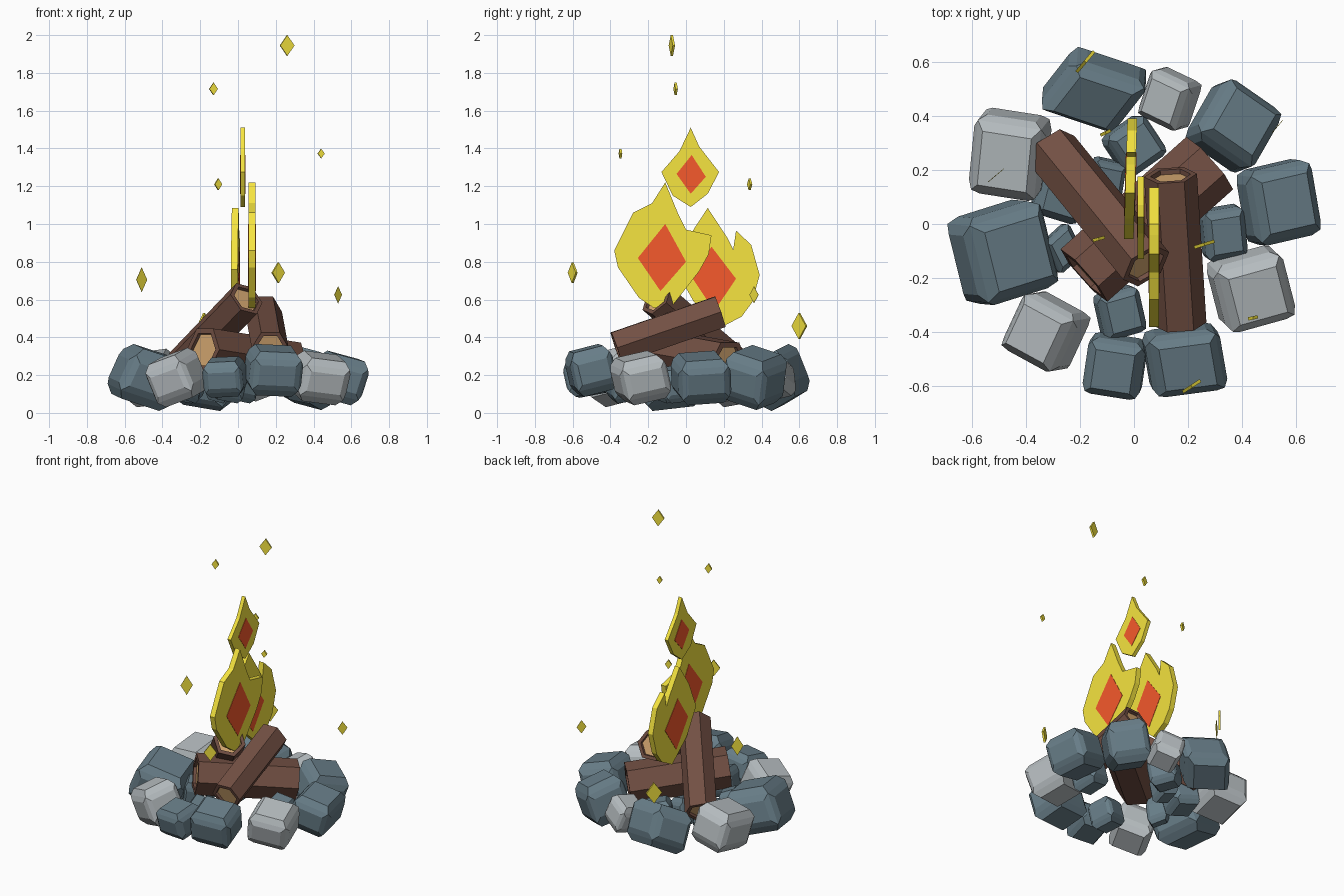
import bpy, bmesh
from math import radians, cos, sin
from mathutils import Vector, Matrix, Euler

if "Cube" in bpy.data.objects:
    bpy.data.objects.remove(bpy.data.objects["Cube"])


def material(name, r, g, b):
    m = bpy.data.materials.new(name)
    m.diffuse_color = (r, g, b, 1)
    m.use_nodes = True
    m.node_tree.nodes["Principled BSDF"].inputs["Base Color"].default_value = m.diffuse_color
    return m


SLATE = material("slate", 0.14, 0.21, 0.25)
PALE = material("pale_stone", 0.47, 0.51, 0.53)
BARK = material("bark", 0.17, 0.08, 0.057)
WOOD = material("cut_wood", 0.68, 0.40, 0.17)
YELLOW = material("flame_yellow", 0.92, 0.78, 0.05)
RED = material("flame_red", 0.92, 0.10, 0.025)


def finish(name, bm, *mats):
    bmesh.ops.recalc_face_normals(bm, faces=bm.faces[:])
    me = bpy.data.meshes.new(name)
    bm.to_mesh(me)
    bm.free()
    for m in mats:
        me.materials.append(m)
    ob = bpy.data.objects.new(name, me)
    bpy.context.collection.objects.link(ob)
    return ob


def stone(name, xr, yr, zr, rot, mat):
    """Block with a bulging inset face on each side, fitted to x, y, z ranges."""
    bm = bmesh.new()
    r = Euler([radians(a) for a in rot]).to_matrix()
    b, c = 0.68, 0.88
    for sx in (-1, 1):
        for sy in (-1, 1):
            for sz in (-1, 1):
                for p in ((1, b, .45), (b, 1, .45), (b, b, 1), (c, c, .7)):
                    bm.verts.new(r @ Vector((p[0] * sx, p[1] * sy, p[2] * sz)))
    bmesh.ops.convex_hull(bm, input=bm.verts[:])
    bmesh.ops.dissolve_limit(bm, angle_limit=0.02, verts=bm.verts[:], edges=bm.edges[:])
    for i, (lo, hi) in enumerate((xr, yr, zr)):
        half = max(v.co[i] for v in bm.verts)
        for v in bm.verts:
            v.co[i] = (lo + hi) / 2 + v.co[i] / half * (hi - lo) / 2
    finish(name, bm, mat)


# Outer ring of stones
ring = [
    ((-.34, .045), (.34, .655), (.01, .365), (24, 10, -25), SLATE),
    ((.015, .25), (.345, .58), (.06, .31), (14, -18, -24), PALE),
    ((.19, .545), (.19, .535), (.015, .36), (-16, 12, -34), SLATE),
    ((.38, .69), (-.08, .24), (.04, .33), (5, 16, 12), SLATE),
    ((.27, .595), (-.40, -.08), (.04, .33), (14, 8, 16), PALE),
    ((.03, .345), (-.64, -.365), (.085, .365), (14, 3, 9), SLATE),
    ((-.19, .05), (-.65, -.40), (.08, .30), (12, -3, -9), SLATE),
    ((-.49, -.16), (-.545, -.25), (.03, .345), (14, -18, -29), PALE),
    ((-.69, -.28), (-.30, .09), (.01, .365), (8, 20, 17), SLATE),
    ((-.61, -.305), (.085, .43), (.03, .34), (12, -8, -8), PALE),
]
for i, s in enumerate(ring):
    stone(f"ring_stone_{i + 1}", *s)

# Small stones inside the ring
inner = [
    ((-.12, .12), (.18, .40), 35), ((.24, .42), (-.14, .075), 8),
    ((-.15, .045), (-.43, -.225), 15), ((-.38, -.17), (.0, .24), -15),
    ((-.34, -.19), (-.18, .0), 35), ((-.17, -.03), (.08, .25), -10),
]
for i, (xr, yr, yaw) in enumerate(inner):
    stone(f"inner_stone_{i + 1}", xr, yr, (.05, .26), (8, 10, yaw), SLATE)


def log(name, a, b, radius, roll):
    """Six-sided log between two end centres, with recessed cut ends."""
    a, b = Vector(a), Vector(b)
    bm = bmesh.new()
    bmesh.ops.create_cone(bm, cap_ends=True, segments=6, radius1=radius,
                          radius2=radius, depth=(b - a).length)
    bmesh.ops.rotate(bm, verts=bm.verts[:], matrix=Matrix.Rotation(radians(roll), 3, 'Z'))
    caps = [f for f in bm.faces if abs(f.normal.z) > 0.9]
    bmesh.ops.inset_individual(bm, faces=caps, thickness=radius * 0.24)
    bmesh.ops.inset_individual(bm, faces=caps, thickness=0.002, depth=-0.018)
    for f in caps:
        f.material_index = 1
    turn = (b - a).to_track_quat('Z', 'Y').to_matrix().to_4x4()
    bm.transform(Matrix.Translation((a + b) / 2) @ turn)
    finish(name, bm, BARK, WOOD)


# Stacked logs
log("log_leaning_left", (-.305, .275, .24), (.045, -.155, .605), .101, 15)
log("log_leaning_back", (.17, -.37, .345), (.135, .18, .535), .098, 30)
log("log_crossing", (-.185, -.19, .335), (.28, .225, .26), .13, 30)


def plate(name, outline, x, thick, mat, lean=0.0):
    """Upright plate facing sideways, from a (y, z) outline."""
    bm = bmesh.new()
    f = bm.faces.new([bm.verts.new((x - thick / 2 + lean * y, y, z)) for y, z in outline])
    out = bmesh.ops.extrude_face_region(bm, geom=[f])
    new = [v for v in out["geom"] if isinstance(v, bmesh.types.BMVert)]
    bmesh.ops.translate(bm, verts=new, vec=(thick, 0, 0))
    finish(name, bm, mat)


# Flames, each with a red diamond showing on both sides
flames = {
    "front": (.074, .036, 0,
              [(-.11, 1.22), (-.04, 1.05), (0, .97), (.135, .94), (.12, .84), (.07, .75),
               (-.07, .57), (-.17, .555), (-.25, .61), (-.36, .77), (-.38, .86),
               (-.28, 1.06), (-.18, 1.11)],
              [(-.11, 1.0), (0, .80), (-.135, .645), (-.255, .82)]),
    "back": (-.018, .036, .03,
             [(.115, 1.085), (.22, .925), (.25, .865), (.265, .965), (.345, .89), (.39, .73),
              (.35, .585), (.295, .51), (.19, .455), (.04, .59), (-.055, .76), (.02, .94)],
             [(.135, .88), (.265, .71), (.15, .54), (.03, .72)]),
    "top": (.025, .025, 0,
            [(.025, 1.51), (.07, 1.41), (.175, 1.275), (.115, 1.16), (.025, 1.09),
             (-.07, 1.15), (-.13, 1.275), (-.035, 1.385)],
            [(.03, 1.365), (.105, 1.25), (.025, 1.16), (-.05, 1.265)]),
}
for part, (x, thick, lean, outline, core) in flames.items():
    plate(f"flame_{part}", outline, x, thick, YELLOW, lean)
    plate(f"flame_core_{part}", core, x, thick + .004, RED, lean)

# Sparks: thin diamonds as (x, y, z, width, height, yaw, half thickness)
sparks = [
    (.26, -.075, 1.945, .078, .11, 17, .006), (-.13, -.055, 1.715, .046, .066, 15, .006),
    (.44, -.347, 1.373, .037, .05, 12, .006), (-.105, .337, 1.21, .042, .062, 25, .006),
    (-.51, .18, .705, .075, .13, 40, .001), (.53, .36, .625, .062, .09, 50, .001),
    (-.18, .60, .46, .10, .14, 50, .006), (.213, -.60, .742, .078, .11, 33, .006),
]
for i, (x, y, z, w, h, yaw, t) in enumerate(sparks):
    bm = bmesh.new()
    c, s = cos(radians(yaw)), sin(radians(yaw))
    sides = []
    for d in (-t, t):
        corners = ((-w / 2, 0), (0, -h / 2), (w / 2, 0), (0, h / 2))
        sides.append([bm.verts.new((x + u * c - d * s, y + u * s + d * c, z + v))
                      for u, v in corners])
    for vs in sides:
        bm.faces.new(vs)
    for k in range(4):
        n = (k + 1) % 4
        bm.faces.new((sides[0][k], sides[0][n], sides[1][n], sides[1][k]))
    finish(f"spark_{i + 1}", bm, YELLOW)
